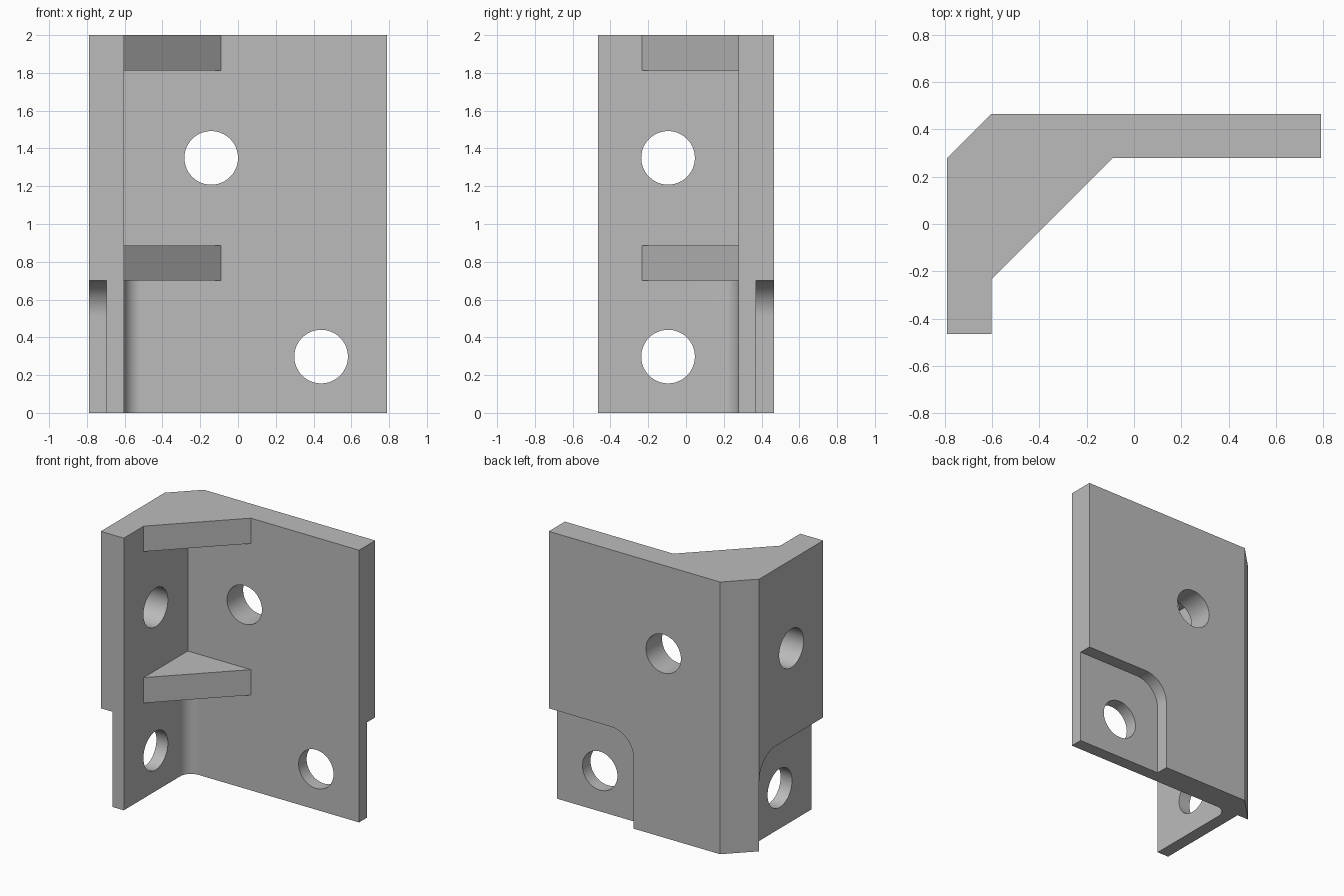
import bpy
from math import cos, sin, pi, radians
from mathutils import Vector

cube = bpy.data.objects.get("Cube")
if cube:
    bpy.data.objects.remove(cube, do_unlink=True)

W, D, H = 0.79, 0.465, 2.0      # half width, half depth, height
T = 0.187                       # wall thickness
IX, IY = -W + T, D - T          # inner corner of the two walls
RIB = 0.512                     # leg length of the corner ribs
POCKET_TOP, POCKET_DEPTH = 0.70, 0.094
HOLE_R = 0.142

grey = bpy.data.materials.new("plain_grey")
grey.use_nodes = True
COLOUR = (0.5, 0.5, 0.5, 1)
grey.diffuse_color = COLOUR
grey.node_tree.nodes["Principled BSDF"].inputs["Base Color"].default_value = COLOUR


def arc(cx, cy, r, start, end, steps=12):
    angles = [radians(start + (end - start) * i / steps) for i in range(steps + 1)]
    return [(cx + r * cos(a), cy + r * sin(a)) for a in angles]


def prism(name, profile, low, high, axis="z"):
    """Extrude a 2D profile along an axis; the profile fills the other two."""
    place = {"x": lambda u, v, w: (w, u, v),
             "y": lambda u, v, w: (u, w, v),
             "z": lambda u, v, w: (u, v, w)}[axis]
    n = len(profile)
    verts = [Vector(place(u, v, w)) for w in (low, high) for u, v in profile]
    faces = [list(range(n))[::-1], list(range(n, 2 * n))]
    faces += [[i, (i + 1) % n, n + (i + 1) % n, n + i] for i in range(n)]
    area = sum(profile[i - 1][0] * profile[i][1] - profile[i][0] * profile[i - 1][1]
               for i in range(n))
    # keep the normals outward for either winding and axis
    if (area < 0) != (axis == "y"):
        faces = [f[::-1] for f in faces]
    mesh = bpy.data.meshes.new(name)
    mesh.from_pydata(verts, [], faces)
    mesh.materials.append(grey)
    obj = bpy.data.objects.new(name, mesh)
    bpy.context.collection.objects.link(obj)
    return obj


def combine(target, tool, operation):
    tool.hide_render = True
    mod = target.modifiers.new(tool.name, "BOOLEAN")
    mod.operation, mod.solver, mod.object = operation, "EXACT", tool
    bpy.context.view_layer.objects.active = target
    bpy.ops.object.modifier_apply(modifier=mod.name)
    bpy.data.objects.remove(tool, do_unlink=True)


# Two walls with a chamfered outer corner
bracket = prism("corner_bracket", [
    (-W, -D), (IX, -D), (IX, IY), (W, IY), (W, D), (IX, D), (-W, IY)], 0, H)

# Triangular ribs across the inner corner
lap = 0.04
for low, high in ((POCKET_TOP, POCKET_TOP + T), (H - T, H)):
    rib = prism("corner_rib", [
        (IX, IY - RIB), (IX + RIB, IY), (IX + RIB, IY + lap),
        (IX - lap, IY + lap), (IX - lap, IY - RIB)], low, high)
    combine(bracket, rib, "UNION")

# Rounded inner corner below the lower rib
r = 0.09
fillet = prism("inner_fillet", arc(IX + r, IY - r, r, 180, 90) + [
    (IX + r, IY + lap), (IX - lap, IY + lap), (IX - lap, IY - r)],
    0, POCKET_TOP + T / 2)
combine(bracket, fillet, "UNION")

# Outer pockets at the foot of each wall, with one rounded corner
R = 0.187
out = 0.2
back = [(W + out, -out), (W + out, POCKET_TOP)] + arc(
    0.10 + R, POCKET_TOP - R, R, 90, 180) + [(0.10, -out)]
side = [(-D - out, -out), (-D - out, POCKET_TOP)] + arc(
    IY - R, POCKET_TOP - R, R, 90, 0) + [(IY, -out)]
combine(bracket, prism("back_pocket", back, D - POCKET_DEPTH, D + out, "y"), "DIFFERENCE")
combine(bracket, prism("side_pocket", side, -W - out, -W + POCKET_DEPTH, "x"), "DIFFERENCE")

# Bolt holes through both walls
for x, z in ((-0.142, 1.35), (0.44, 0.298)):
    hole = prism("back_hole", arc(x, z, HOLE_R, 0, 360, 48)[:-1], IY - 0.1, D + 0.1, "y")
    combine(bracket, hole, "DIFFERENCE")
for y, z in ((-0.095, 1.35), (-0.095, 0.298)):
    hole = prism("side_hole", arc(y, z, HOLE_R, 0, 360, 48)[:-1], -W - 0.1, IX + 0.1, "x")
    combine(bracket, hole, "DIFFERENCE")

# Smooth the round surfaces and keep the flats flat
bpy.ops.object.select_all(action="DESELECT")
bracket.select_set(True)
bpy.context.view_layer.objects.active = bracket
bpy.ops.object.shade_smooth_by_angle(angle=radians(25))
weighted = bracket.modifiers.new("flat_faces", "WEIGHTED_NORMAL")
weighted.keep_sharp = True
